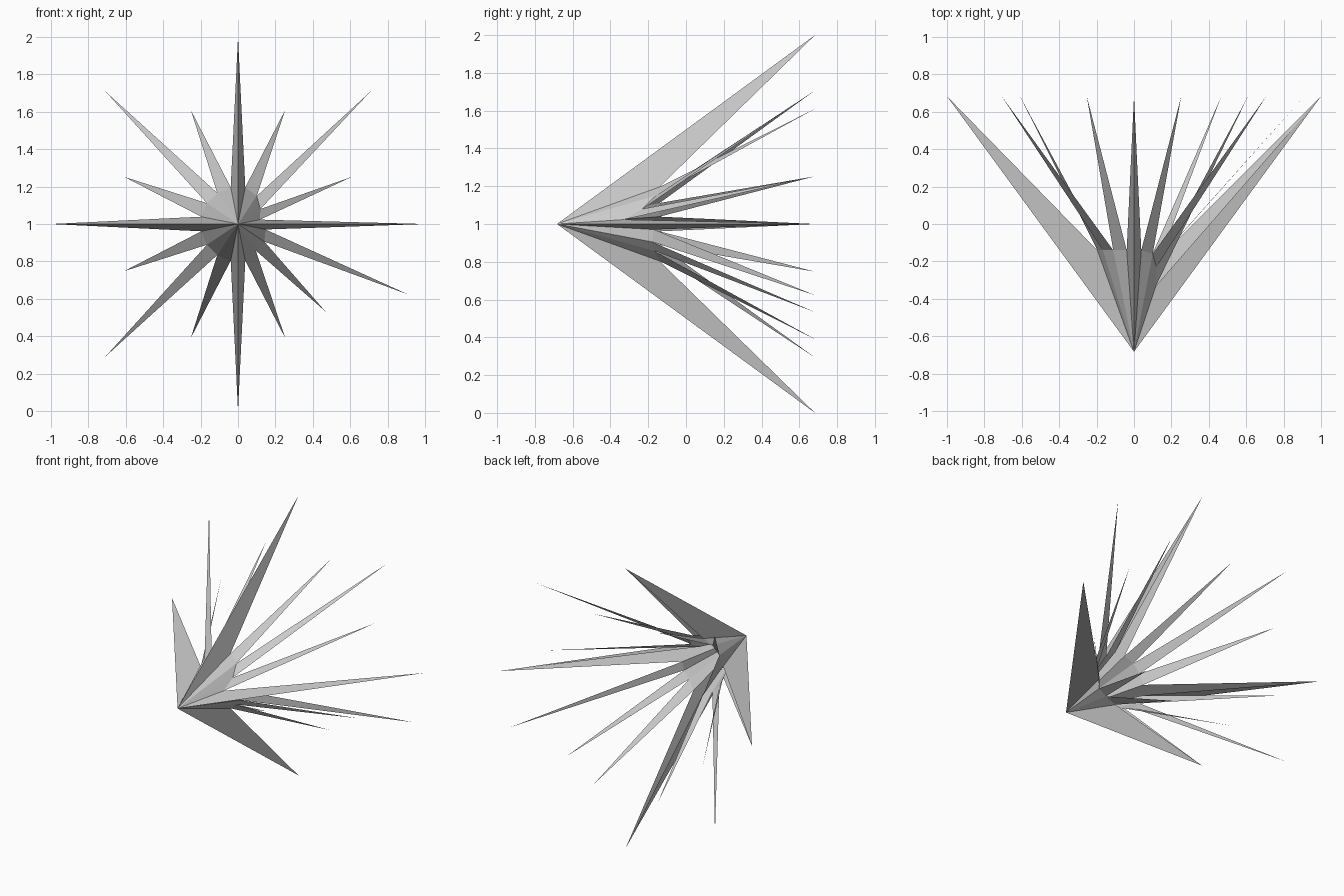
import bpy, bmesh, math

if "Cube" in bpy.data.objects:
    bpy.data.objects.remove(bpy.data.objects["Cube"])

FRONT, BACK, CENTRE_Z, COUNT = -0.683, 0.683, 1.0, 16

# spikes alternate long and short, with two swapped at the lower right
tip_radius = [1.0 if i % 2 == 0 else 0.66 for i in range(COUNT)]
tip_radius[14], tip_radius[15] = 0.66, 0.985

# valleys between spikes: (radius, depth), irregular on the right side
valley = [(0.2, -0.14)] * COUNT
valley[0] = (0.12, -0.33)
valley[1] = (0.144, -0.23)
valley[2] = (0.18, -0.16)
valley[13] = (0.17, -0.17)
valley[14] = (0.17, -0.18)
valley[15] = (0.15, -0.17)


def ring_point(radius, step, y):
    a = 2 * math.pi * step / COUNT
    return (radius * math.cos(a), y, CENTRE_Z + radius * math.sin(a))


# open shell: the four main spikes are ridged, the others are flat blades
bm = bmesh.new()
apex = bm.verts.new((0, FRONT, CENTRE_Z))
tips = [bm.verts.new(ring_point(r, i, BACK)) for i, r in enumerate(tip_radius)]
dips = [bm.verts.new(ring_point(r, i + 0.5, y)) for i, (r, y) in enumerate(valley)]
for i, tip in enumerate(tips):
    a, b = dips[i - 1], dips[i]
    if i % 4 == 0:
        bm.faces.new((apex, a, tip))
        bm.faces.new((apex, tip, b))
    else:
        bm.faces.new((apex, a, b))
        bm.faces.new((a, tip, b))
bm.normal_update()

mesh = bpy.data.meshes.new("spiked_star")
bm.to_mesh(mesh)
bm.free()
star = bpy.data.objects.new("spiked_star", mesh)
bpy.context.collection.objects.link(star)
